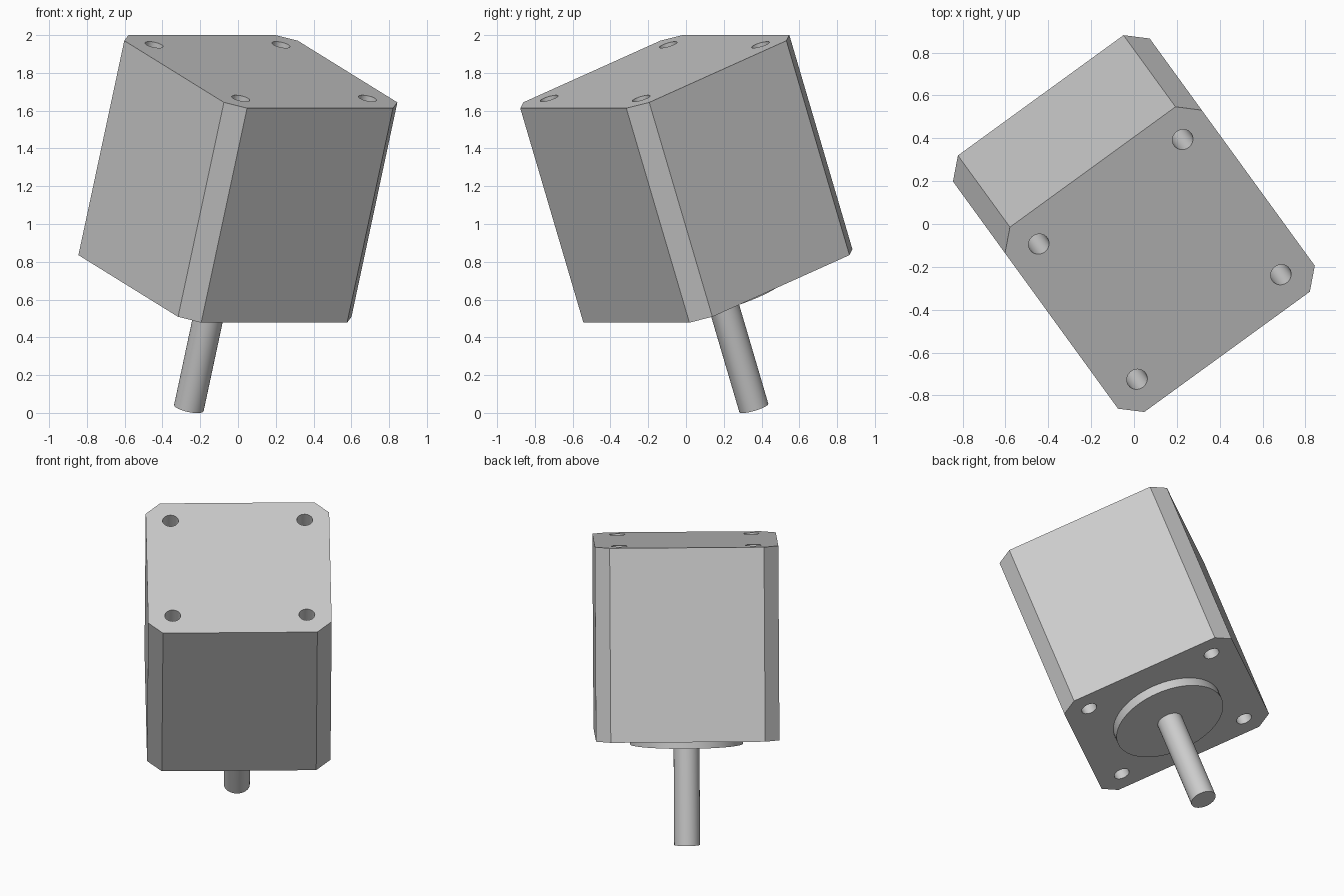
import bpy
import bmesh
from math import radians
from mathutils import Matrix

cube = bpy.data.objects.get("Cube")
if cube:
    bpy.data.objects.remove(cube, do_unlink=True)

WIDTH, HEIGHT, CORNER = 1.135, 1.208, 0.09
HOLE_OFFSET, HOLE_RADIUS = 0.415, 0.049
PILOT_RADIUS, PILOT_HEIGHT = 0.35, 0.06
SHAFT_RADIUS, SHAFT_LENGTH = 0.08, 0.687

# The whole motor leans; local z runs from the shaft end up through the body
POSE = (Matrix.Translation((-0.122, 0.169, 0.672))
        @ Matrix.Rotation(radians(36), 4, "Z")
        @ Matrix.Rotation(radians(20), 4, "X"))

metal = bpy.data.materials.new("grey metal")
metal.use_nodes = True
GREY = (0.6, 0.6, 0.6, 1)
metal.diffuse_color = GREY
metal.node_tree.nodes["Principled BSDF"].inputs["Base Color"].default_value = GREY


def make_object(name, bm):
    bmesh.ops.recalc_face_normals(bm, faces=bm.faces)
    mesh = bpy.data.meshes.new(name)
    bm.to_mesh(mesh)
    bm.free()
    mesh.materials.append(metal)
    obj = bpy.data.objects.new(name, mesh)
    obj.matrix_world = POSE
    bpy.context.collection.objects.link(obj)
    return obj


def add_cylinder(bm, radius, bottom, top, x=0, y=0, sides=48):
    bmesh.ops.create_cone(
        bm, cap_ends=True, segments=sides, radius1=radius, radius2=radius,
        depth=top - bottom, matrix=Matrix.Translation((x, y, (bottom + top) / 2)))


def select_only(obj):
    bpy.ops.object.select_all(action="DESELECT")
    obj.select_set(True)
    bpy.context.view_layer.objects.active = obj


# Body: square block with chamfered upright corners
bm = bmesh.new()
bmesh.ops.create_cube(bm, size=1, matrix=Matrix.Translation((0, 0, HEIGHT / 2))
                      @ Matrix.Diagonal((WIDTH, WIDTH, HEIGHT, 1)))
uprights = [e for e in bm.edges
            if abs(e.verts[0].co.z - e.verts[1].co.z) > HEIGHT / 2]
bmesh.ops.bevel(bm, geom=uprights, offset=CORNER, segments=1, affect="EDGES")
body = make_object("motor_body", bm)

# Four bolt holes running through the body
bm = bmesh.new()
for sx in (-1, 1):
    for sy in (-1, 1):
        add_cylinder(bm, HOLE_RADIUS, -0.1, HEIGHT + 0.1,
                     sx * HOLE_OFFSET, sy * HOLE_OFFSET, 32)
cutter = make_object("bolt_hole_cutter", bm)
cutter.hide_render = True
cut = body.modifiers.new("bolt_holes", "BOOLEAN")
cut.operation = "DIFFERENCE"
cut.solver = "EXACT"
cut.object = cutter
select_only(body)
bpy.ops.object.modifier_apply(modifier=cut.name)
bpy.data.objects.remove(cutter, do_unlink=True)

# Raised pilot disc on the shaft face
bm = bmesh.new()
add_cylinder(bm, PILOT_RADIUS, -PILOT_HEIGHT, 0, sides=64)
pilot = make_object("pilot_disc", bm)

# Output shaft
bm = bmesh.new()
add_cylinder(bm, SHAFT_RADIUS, -SHAFT_LENGTH, -PILOT_HEIGHT / 2)
shaft = make_object("output_shaft", bm)

for obj in (body, pilot, shaft):
    select_only(obj)
    bpy.ops.object.shade_smooth_by_angle(angle=radians(30))
